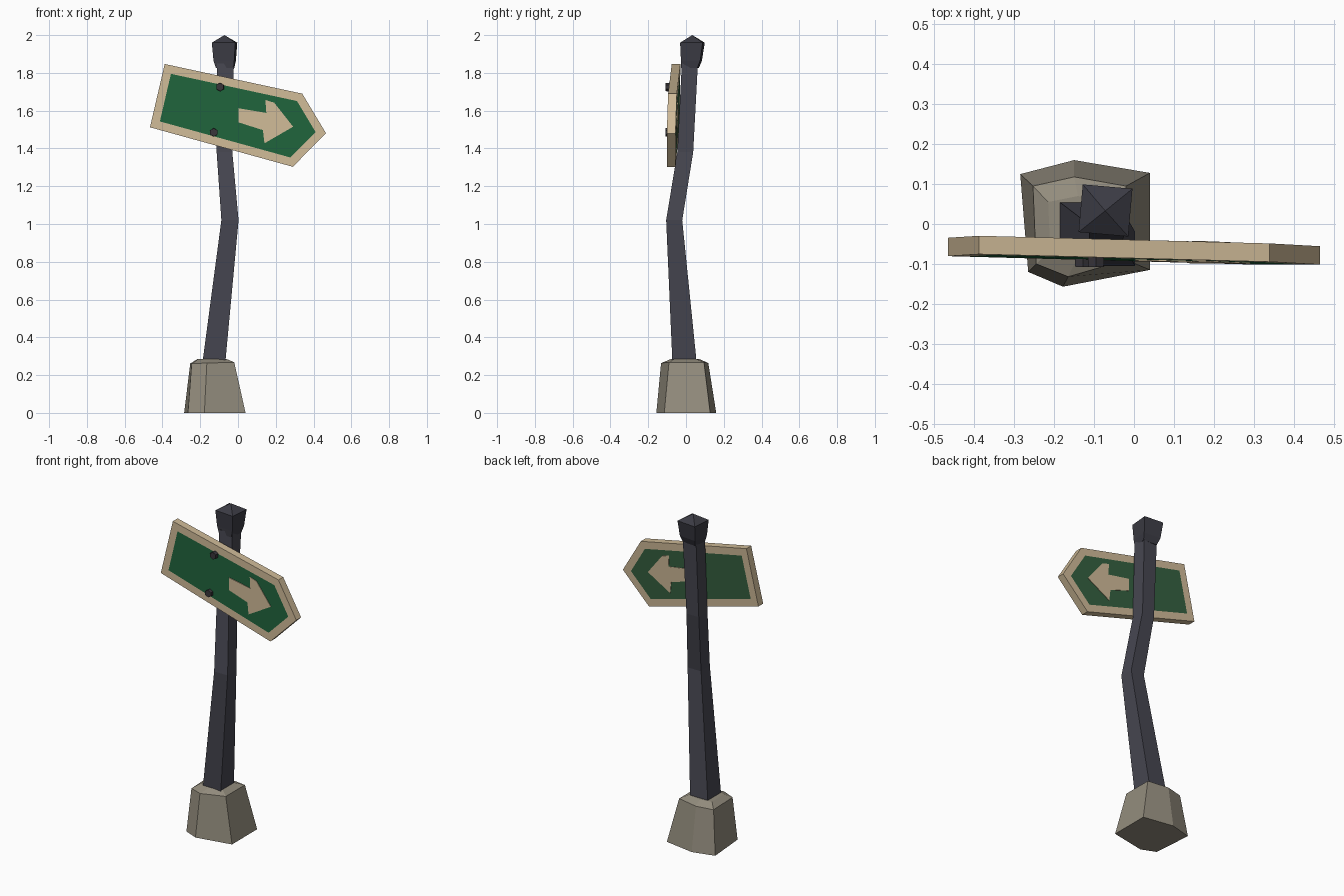
import bpy, bmesh, math
from mathutils import Matrix, Vector

if "Cube" in bpy.data.objects:
    bpy.data.objects.remove(bpy.data.objects["Cube"])


def material(name, rgb):
    m = bpy.data.materials.new(name)
    m.diffuse_color = (*rgb, 1.0)
    m.use_nodes = True
    m.node_tree.nodes["Principled BSDF"].inputs["Base Color"].default_value = m.diffuse_color
    return m


STONE = material("warm grey stone", (0.29, 0.262, 0.205))
METAL = material("dark slate metal", (0.062, 0.062, 0.082))
CAP = material("darker cap metal", (0.044, 0.044, 0.058))
BOLT = material("bolt metal", (0.04, 0.036, 0.042))
CREAM = material("cream paint", (0.62, 0.49, 0.31))
GREEN = material("sign green", (0.014, 0.125, 0.045))
DULL = material("weathered green", (0.035, 0.115, 0.05))


def finish(name, bm, mats):
    bmesh.ops.recalc_face_normals(bm, faces=bm.faces)
    me = bpy.data.meshes.new(name)
    bm.to_mesh(me)
    bm.free()
    for m in mats:
        me.materials.append(m)
    ob = bpy.data.objects.new(name, me)
    bpy.context.collection.objects.link(ob)
    return ob


def loft(name, rings, mat, apex=None):
    """Skin a stack of point rings, closed at the bottom and by a cap or a point on top."""
    bm = bmesh.new()
    rows = [[bm.verts.new(p) for p in r] for r in rings]
    n = len(rows[0])
    for a, b in zip(rows, rows[1:]):
        for i in range(n):
            j = (i + 1) % n
            bm.faces.new((a[i], a[j], b[j], b[i]))
    bm.faces.new(rows[0])
    if apex:
        t = bm.verts.new(apex)
        for i in range(n):
            bm.faces.new((rows[-1][i], rows[-1][(i + 1) % n], t))
    else:
        bm.faces.new(rows[-1])
    return finish(name, bm, [mat])


def rect(z, x0, x1, y0, y1):
    return [(x0, y0, z), (x1, y0, z), (x1, y1, z), (x0, y1, z)]


# Stone foot: irregular six-sided block with a chamfered top
foot = [(-0.285, 0.125), (-0.15, 0.16), (0.04, 0.128),
        (0.04, -0.115), (-0.178, -0.157), (-0.265, -0.12)]
shoulder = [(-0.253, 0.095), (-0.15, 0.118), (-0.02, 0.095),
            (-0.02, -0.09), (-0.165, -0.132), (-0.245, -0.10)]
crown = [(-0.215, 0.055), (-0.14, 0.07), (-0.06, 0.055),
         (-0.06, -0.06), (-0.14, -0.08), (-0.21, -0.065)]
loft("stone_base", [[(x, y, 0.0) for x, y in foot],
                    [(x, y, 0.265 + 0.03 * (x + 0.12)) for x, y in shoulder],
                    [(x, y, 0.285) for x, y in crown]], STONE)

# Bent square post
loft("post", [rect(0.20, -0.195, -0.075, -0.07, 0.058),
              rect(0.29, -0.185, -0.065, -0.073, 0.054),
              rect(1.02, -0.088, 0.003, -0.105, -0.02),
              rect(1.38, -0.113, -0.03, -0.046, 0.038),
              rect(1.85, -0.112, -0.022, -0.022, 0.063)], METAL)

# Flared cap with a pointed top, turned slightly
cap = loft("post_cap", [rect(1.825, -0.112, -0.022, -0.022, 0.064),
                        rect(1.865, -0.125, -0.015, -0.022, 0.08),
                        rect(1.96, -0.134, -0.009, -0.026, 0.094)],
           CAP, (-0.072, 0.033, 2.0))
pivot = Vector((-0.072, 0.033, 0))
cap.data.transform(Matrix.Translation(pivot) @ Matrix.Rotation(math.radians(-5), 4, 'Z')
                   @ Matrix.Translation(-pivot))


# The board is slightly yawed and tilted: depth of its front plane at x, z
def front_y(x, z):
    return -0.09 - 0.022 * x + 0.02 * (z - 1.55)


THICK = 0.046


def plate(outline, d0, d1):
    """Prism over an x-z outline, between two depths behind the board's front plane."""
    bm = bmesh.new()
    rows = [[bm.verts.new((x, front_y(x, z) + d, z)) for x, z in outline] for d in (d0, d1)]
    n = len(outline)
    for i in range(n):
        j = (i + 1) % n
        bm.faces.new((rows[0][i], rows[0][j], rows[1][j], rows[1][i]))
    caps = [bm.faces.new(r) for r in rows]
    bmesh.ops.recalc_face_normals(bm, faces=bm.faces)
    return bm, caps


# Pointed board: cream rim, inset green panel on both sides
board = [(-0.388, 1.847), (0.34, 1.69), (0.466, 1.48), (0.29, 1.303), (-0.466, 1.512)]
bm, caps = plate(board, 0.0, THICK)
bmesh.ops.inset_individual(bm, faces=caps, thickness=0.044, use_even_offset=True)
for k, f in enumerate(caps):
    f.material_index = k + 1
finish("sign_board", bm, [CREAM, GREEN, DULL])

# Painted arrows as thin plates on both sides
arrow = [(0.003, 1.613), (0.15, 1.588), (0.145, 1.657), (0.192, 1.642), (0.292, 1.515),
         (0.14, 1.427), (0.132, 1.497), (0.003, 1.538)]
for name, a, b in (("front_arrow", -0.003, 0.002), ("back_arrow", THICK - 0.002, THICK + 0.003)):
    bm, _ = plate(arrow, a, b)
    finish(name, bm, [CREAM])

# Two bolts fixing the board to the post
for name, x, z in (("upper_bolt", -0.095, 1.725), ("lower_bolt", -0.128, 1.485)):
    bm = bmesh.new()
    bmesh.ops.create_cone(bm, cap_ends=True, segments=6, radius1=0.024, radius2=0.022, depth=0.045,
                          matrix=Matrix.Translation((x, -0.085, z)) @ Matrix.Rotation(math.pi / 2, 4, 'X'))
    finish(name, bm, [BOLT])
